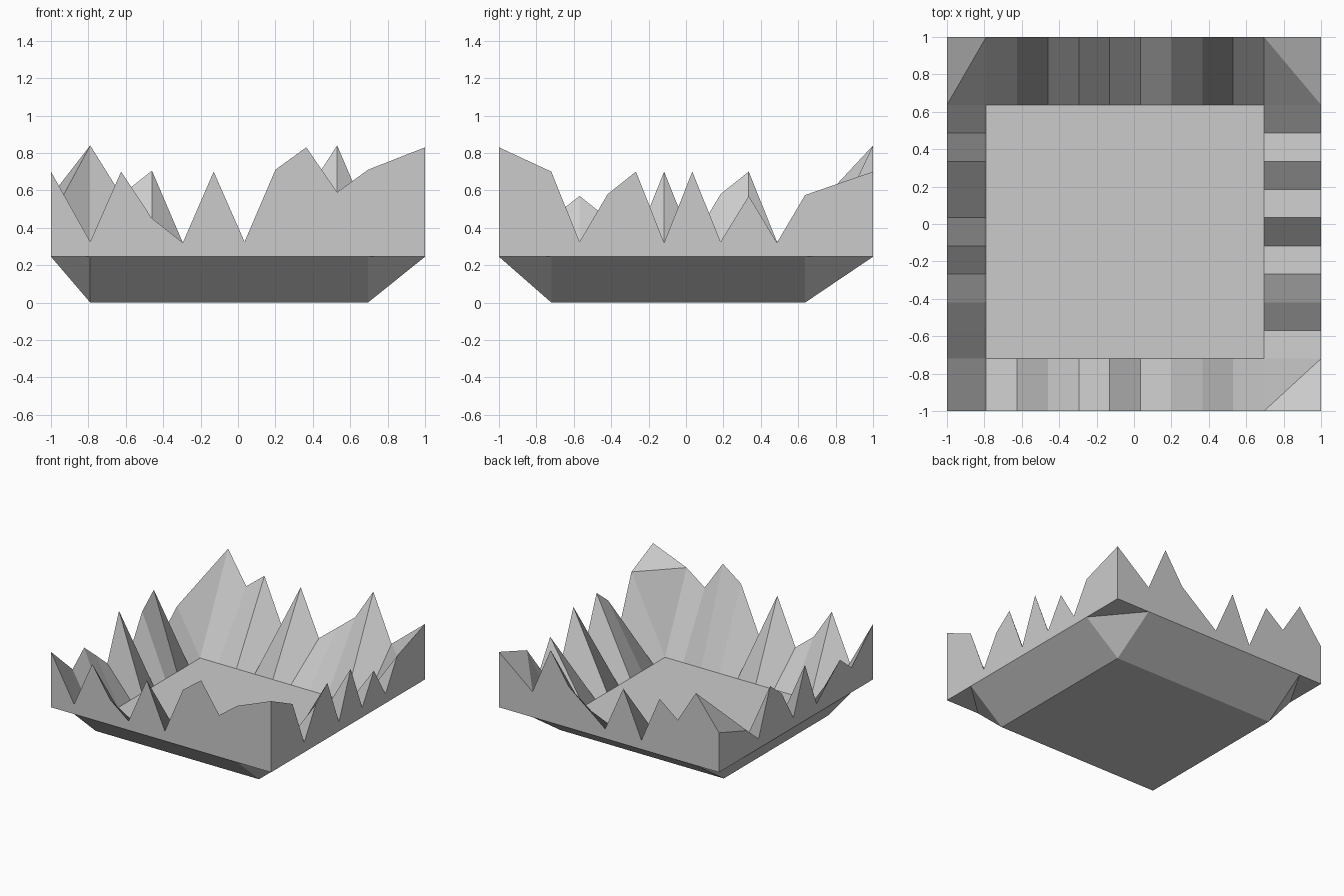
import bpy
import bmesh

if "Cube" in bpy.data.objects:
    bpy.data.objects.remove(bpy.data.objects["Cube"])

# Grid lines: narrow even cells inside, one wide rim cell on every side
def grid_lines(lo, hi):
    return [-1] + [lo + (hi - lo) * i / 9 for i in range(10)] + [1]

xs = grid_lines(-0.79, 0.695)
ys = grid_lines(-0.72, 0.637)
N = 11
FLOOR, RIM = 0.08, 0.245

# Jagged rim heights, left to right / front to back
front = [.70, .325, .70, .45, .32, .70, .325, .71, .83, .59, .71, .83]
back = [.57, .84, .575, .705, .32, .70, .325, .455, .585, .84, .455, .70]
left = [.70, .45, .57, .45, .325, .70, .325, .58, .70, .325, .45, .57]
right = [.83, .70, .325, .58, .70, .32, .70, .325, .57, .32, .575, .70]

def on_rim(i, j):
    return i in (0, N) or j in (0, N)

def top_z(i, j):
    if j == 0:
        return front[i]
    if j == N:
        return back[i]
    if i == 0:
        return left[j]
    if i == N:
        return right[j]
    return FLOOR

def bottom_z(i, j):
    return RIM if on_rim(i, j) else 0.0

bm = bmesh.new()

def sheet(height, flip):
    """One height-field layer; corner cells fold along the outer diagonal."""
    v = {(i, j): bm.verts.new((xs[i], ys[j], height(i, j)))
         for i in range(N + 1) for j in range(N + 1)}
    for i in range(N):
        for j in range(N):
            q = [v[i, j], v[i + 1, j], v[i + 1, j + 1], v[i, j + 1]]
            faces = [q]
            if i in (0, N - 1) and j in (0, N - 1):
                if (i == 0) == (j == 0):
                    faces = [[q[0], q[1], q[3]], [q[1], q[2], q[3]]]
                else:
                    faces = [[q[0], q[1], q[2]], [q[0], q[2], q[3]]]
            for f in faces:
                bm.faces.new(f[::-1] if flip else f)
    return v

# Upper jagged tray and lower tapered underside
top = sheet(top_z, False)
low = sheet(bottom_z, True)

# Vertical outer walls joining the two layers
loop = ([(i, 0) for i in range(N)] + [(N, j) for j in range(N)]
        + [(i, N) for i in range(N, 0, -1)] + [(0, j) for j in range(N, 0, -1)])
for a, b in zip(loop, loop[1:] + loop[:1]):
    bm.faces.new((low[a], low[b], top[b], top[a]))

# Merge the flat cells of floor and underside into clean faces
bmesh.ops.dissolve_limit(bm, angle_limit=0.001, verts=bm.verts[:], edges=bm.edges[:])
bmesh.ops.recalc_face_normals(bm, faces=bm.faces[:])

mesh = bpy.data.meshes.new("jagged_tray")
bm.to_mesh(mesh)
bm.free()
bpy.context.collection.objects.link(bpy.data.objects.new("jagged_tray", mesh))
